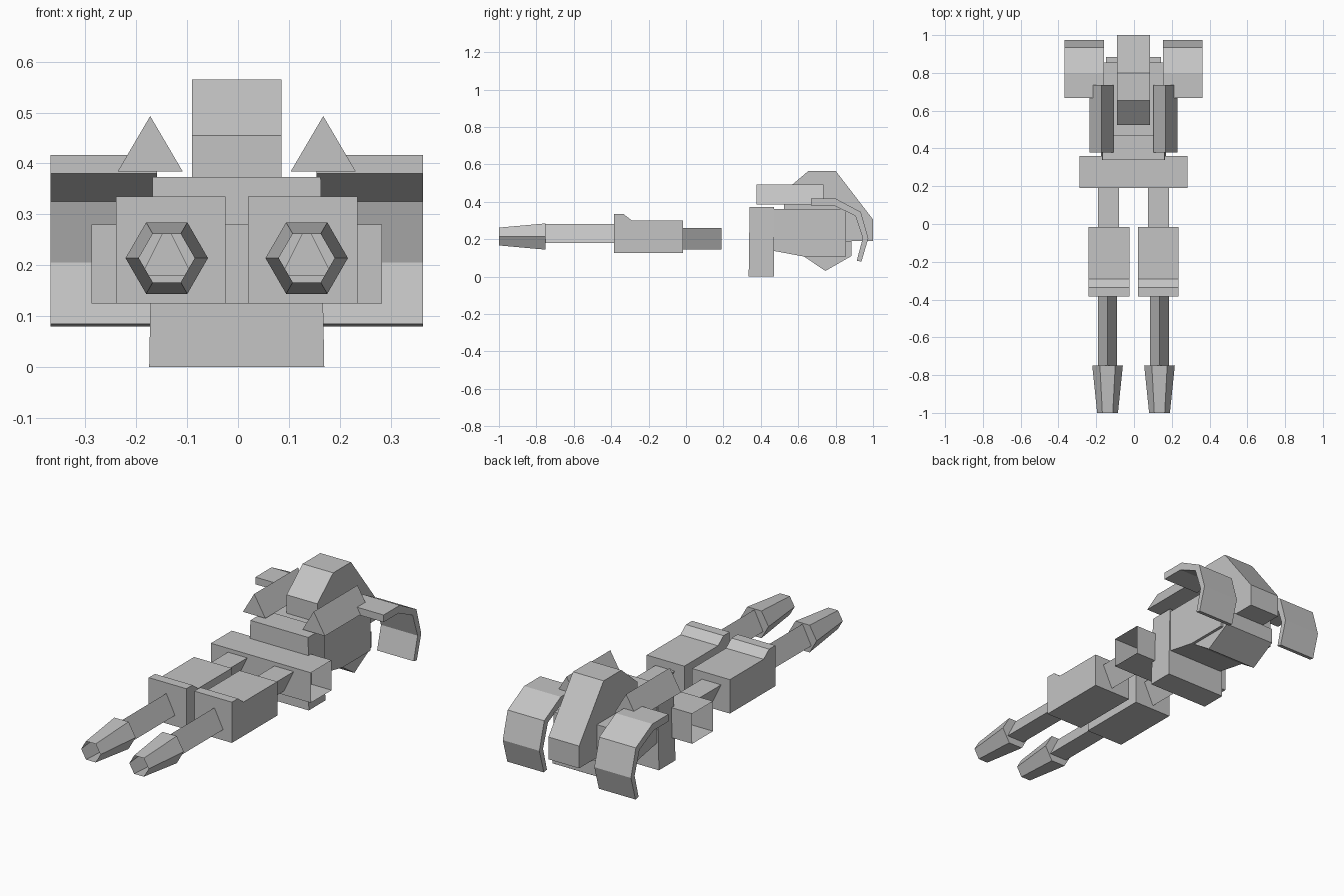
import bpy
import bmesh
import math

cube = bpy.data.objects.get("Cube")
if cube:
    bpy.data.objects.remove(cube, do_unlink=True)

CX = -0.0025  # centre line

gray = bpy.data.materials.new("plain_gray")
gray.use_nodes = True
gray.diffuse_color = (0.55, 0.55, 0.55, 1)
gray.node_tree.nodes["Principled BSDF"].inputs["Base Color"].default_value = gray.diffuse_color


def loft(name, start, end, cap_start=True, cap_end=True):
    """Join two matching rings of points into a flat-faced solid or open tube."""
    bm = bmesh.new()
    a = [bm.verts.new(p) for p in start]
    b = [bm.verts.new(p) for p in end]
    n = len(a)
    for i in range(n):
        j = (i + 1) % n
        bm.faces.new((a[i], a[j], b[j], b[i]))
    if cap_start:
        bm.faces.new(a[::-1])
    if cap_end:
        bm.faces.new(b)
    bmesh.ops.recalc_face_normals(bm, faces=bm.faces)
    mesh = bpy.data.meshes.new(name)
    bm.to_mesh(mesh)
    bm.free()
    mesh.materials.append(gray)
    obj = bpy.data.objects.new(name, mesh)
    bpy.context.collection.objects.link(obj)
    return obj


def across(name, profile, x0, x1, caps=True):
    """Extrude a (y, z) profile along x."""
    return loft(name, [(CX + x0, y, z) for y, z in profile],
                [(CX + x1, y, z) for y, z in profile], caps, caps)


def along(name, section, y0, y1):
    """Extrude an (x, z) section along y."""
    return loft(name, [(CX + x, y0, z) for x, z in section],
                [(CX + x, y1, z) for x, z in section])


def hexagon(x, y, z, r):
    return [(CX + x + r * math.cos(k * math.pi / 3), y,
             z + r * math.sin(k * math.pi / 3)) for k in range(6)]


# Central pieces
loft("chest_slab",
     [(CX + x, y, 0) for x, y in ((-.172, .335), (.172, .335), (.172, .47), (-.172, .47))],
     [(CX + x, y, .373) for x, y in ((-.165, .34), (.165, .34), (.165, .47), (-.165, .47))])
across("torso", [(.47, .36), (.855, .36), (.855, .107), (.63, .107), (.47, .137)], -.16, .16)
across("keel", [(.63, .108), (.745, .03), (.885, .11), (.885, .19), (.63, .19)], -.145, .145)
across("head_cowl", [(.525, .3), (.525, .455), (.655, .565), (.8, .565),
                     (1, .305), (1, .19), (.8, .19)], -.0875, .0875)
across("cross_tube", [(.19, .125), (.36, .125), (.36, .28), (.19, .28)], -.285, .285, caps=False)

leg_profile = [(-.385, .125), (-.385, .335), (-.335, .335), (-.29, .3), (-.015, .3), (-.015, .125)]
wing_profile = [(.668, .417), (.8, .417), (.935, .345), (.975, .205), (.938, .08),
                (.913, .085), (.945, .205), (.905, .325), (.79, .38), (.668, .38)]

# Paired pieces
for side, s in (("left", 1), ("right", -1)):
    c = s * .1375
    across(side + "_leg_block", leg_profile, s * .0225, s * .2375)
    along(side + "_thigh_wedge", [(s * .1325 - .055, .26), (s * .1325 + .055, .26),
                                  (s * .1325, .145)], -.015, .19)
    along(side + "_barrel", [(c - .05, .18), (c + .05, .18), (c, .28)], -.76, -.385)
    loft(side + "_barrel_tip", hexagon(c, -1, .214, .055), hexagon(c, -.75, .214, .081),
         cap_start=False)
    along(side + "_shoulder_prism", [(s * .17 - .064, .384), (s * .17 + .064, .384),
                                     (s * .17, .493)], .378, .735)
    across(side + "_wing", wing_profile, s * .157, s * .366)
